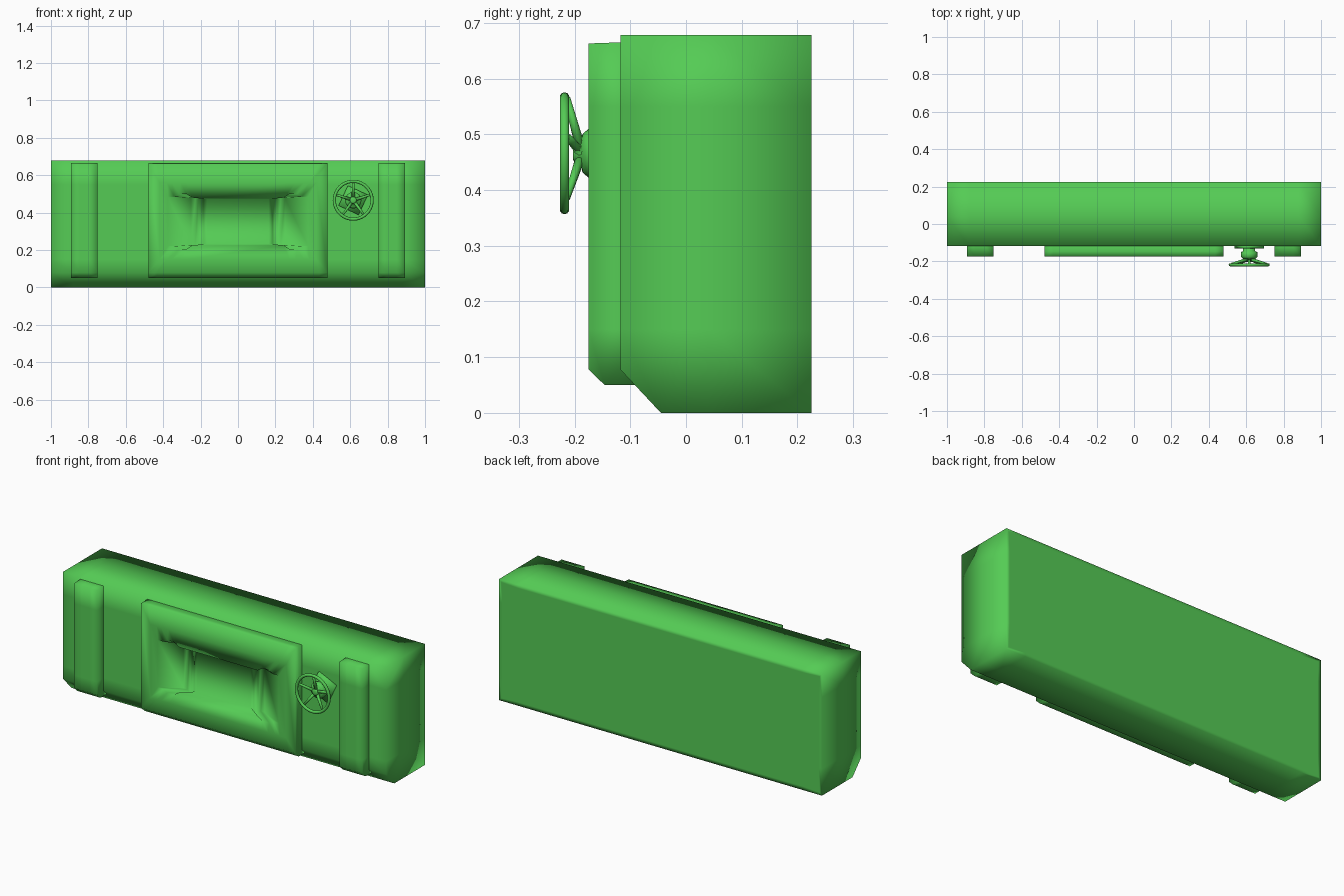
import bpy
import bmesh
from math import cos, sin, pi, radians
from mathutils import Matrix, Vector

cube = bpy.data.objects.get("Cube")
if cube:
    bpy.data.objects.remove(cube, do_unlink=True)

green = bpy.data.materials.new("green_paint")
green.use_nodes = True
GREEN = (0.09, 0.6, 0.09, 1)
green.diffuse_color = GREEN
green.node_tree.nodes["Principled BSDF"].inputs["Base Color"].default_value = GREEN


def finish(bm, name):
    bmesh.ops.recalc_face_normals(bm, faces=bm.faces)
    for f in bm.faces:
        f.smooth = True
    mesh = bpy.data.meshes.new(name)
    bm.to_mesh(mesh)
    bm.free()
    mesh.materials.append(green)
    obj = bpy.data.objects.new(name, mesh)
    bpy.context.collection.objects.link(obj)
    return obj


def slab(name, profile, x0, x1, cuts, back=None):
    """Extrude a (y, z) profile along x and add support loops."""
    bm = bmesh.new()
    face = bm.faces.new([bm.verts.new((x0, y, z)) for y, z in profile])
    ext = bmesh.ops.extrude_face_region(bm, geom=[face])
    moved = [v for v in ext["geom"] if isinstance(v, bmesh.types.BMVert)]
    bmesh.ops.translate(bm, verts=moved, vec=(x1 - x0, 0, 0))
    for axis, values in enumerate(cuts):
        for value in values:
            co, no = Vector(), Vector()
            co[axis], no[axis] = value, 1
            bmesh.ops.bisect_plane(bm, geom=bm.verts[:] + bm.edges[:] + bm.faces[:],
                                   plane_co=co, plane_no=no)
    if back is not None:
        rear = [f for f in bm.faces if all(abs(v.co.y - back) < 1e-4 for v in f.verts)]
        bmesh.ops.inset_region(bm, faces=rear, thickness=0.02)
    return finish(bm, name)


def lathe(name, profile, centre, segments=24):
    """Revolve (radius, y) points around the y axis."""
    bm = bmesh.new()
    rings = []
    for r, y in profile:
        rings.append([bm.verts.new((centre[0] + r * cos(2 * pi * i / segments), y,
                                    centre[1] + r * sin(2 * pi * i / segments)))
                      for i in range(segments)])
    for a, b in zip(rings, rings[1:]):
        for i in range(segments):
            j = (i + 1) % segments
            bm.faces.new((a[i], a[j], b[j], b[i]))
    bm.faces.new(rings[0])
    bm.faces.new(rings[-1])
    return finish(bm, name)


# Main body with the sloped lower front edge
FRONT, BACK, TOP = -0.118, 0.225, 0.678
slab("body", [(FRONT, 0.078), (-0.045, 0), (BACK, 0), (BACK, TOP), (FRONT, TOP)],
     -1, 1, [(-0.88, -0.4, 0.4, 0.88), (0.04,), (0.15, 0.55)], BACK)

# Raised strips near both ends
strip = [(-0.175, 0.078), (-0.146, 0.05), (-0.06, 0.05), (-0.06, 0.665),
         (FRONT, 0.665), (-0.175, 0.663)]
for side, x in (("right", -0.893), ("left", 0.75)):
    slab(side + "_strip", strip, x, x + 0.143,
         [(x + 0.045, x + 0.098), (), (0.15, 0.55)])

# Centre panel: a loft of matching rings that ends in the recessed window
half = [(0.245, 0.225, 0.48), (0.275, 0.205, 0.5), (0.315, 0.205, 0.5),
        (0.34, 0.22, 0.485), (0.375, 0.22, 0.485)]
columns = [(-x, lo, hi) for x, lo, hi in reversed(half)] + half


def rect_ring(y, width, low, high):
    k = width / 0.375
    return ([(x * k, y, low) for x, _, _ in columns],
            [(x * k, y, high) for x, _, _ in columns])


rings = [rect_ring(-0.06, 0.478, 0.05, 0.665),
         rect_ring(-0.146, 0.478, 0.05, 0.664),
         rect_ring(-0.175, 0.478, 0.078, 0.663),
         rect_ring(-0.175, 0.42, 0.15, 0.56),
         ([(x, -0.175, lo) for x, lo, _ in columns],
          [(x, -0.175, hi) for x, _, hi in columns]),
         ([(x * 0.67, -0.123, lo + 0.008) for x, lo, _ in columns],
          [(x * 0.67, -0.123, hi - 0.008) for x, _, hi in columns])]
bm = bmesh.new()
loops = []
for low, high in rings:
    loops.append([bm.verts.new(p) for p in low + high[::-1]])
count = len(loops[0])
for a, b in zip(loops, loops[1:]):
    for i in range(count):
        j = (i + 1) % count
        bm.faces.new((a[i], a[j], b[j], b[i]))
for ring in (loops[0], loops[-1]):
    for i in range(len(columns) - 1):
        bm.faces.new((ring[i], ring[i + 1], ring[count - 2 - i], ring[count - 1 - i]))
finish(bm, "centre_panel")

# Handwheel: tilted base plate, hub, rim and five spokes
WX, WZ, RIM_Y = 0.616, 0.466, -0.218
bm = bmesh.new()
bmesh.ops.create_cube(bm, size=1, matrix=Matrix.Translation((WX, -0.12, WZ))
                      @ Matrix.Rotation(radians(25), 4, "Y")
                      @ Matrix.Diagonal((0.118, 0.02, 0.118, 1)))
finish(bm, "wheel_base_plate")
lathe("wheel_hub", [(0.032, -0.115), (0.032, -0.145), (0.044, -0.15), (0.044, -0.175),
                    (0.034, -0.186), (0.018, -0.188), (0.018, -0.2), (0.01, -0.203)],
      (WX, WZ))

bpy.ops.mesh.primitive_torus_add(major_radius=0.101, minor_radius=0.0085,
                                 major_segments=40, minor_segments=10,
                                 location=(WX, RIM_Y, WZ), rotation=(pi / 2, 0, 0))
rim = bpy.context.object
rim.name = "wheel_rim"
rim.data.materials.append(green)
bpy.ops.object.shade_smooth()

bm = bmesh.new()
for i in range(5):
    a = pi / 2 + 2 * pi * i / 5
    out = Vector((cos(a), 0, sin(a)))
    start = Vector((WX, -0.19, WZ)) + out * 0.012
    end = Vector((WX, RIM_Y + 0.004, WZ)) + out * 0.1
    turn = (end - start).to_track_quat("Z", "Y").to_matrix().to_4x4()
    bmesh.ops.create_cone(bm, cap_ends=True, segments=8, radius1=0.009, radius2=0.006,
                          depth=(end - start).length,
                          matrix=Matrix.Translation((start + end) / 2) @ turn)
finish(bm, "wheel_spokes")
